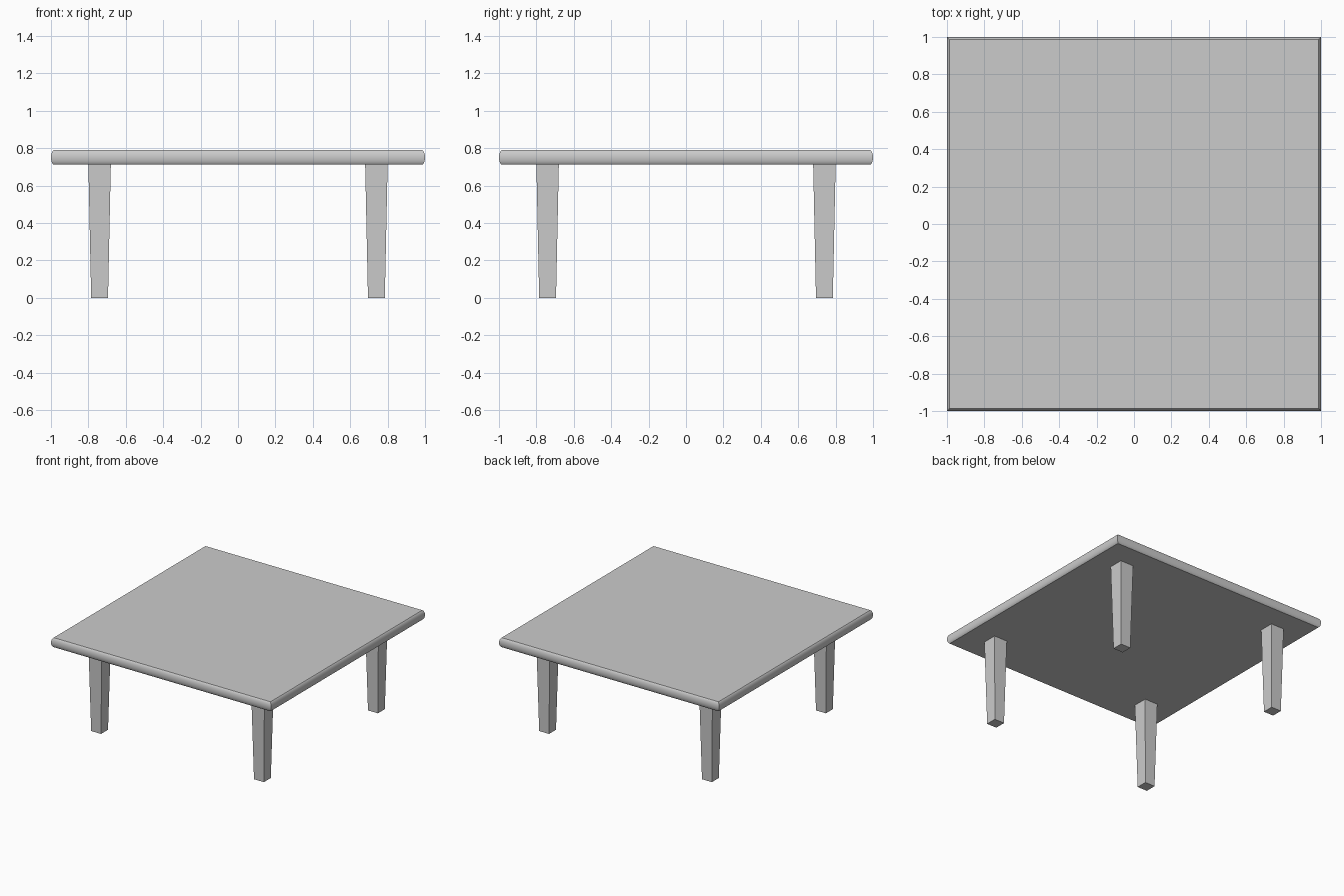
import bpy, bmesh, math

if "Cube" in bpy.data.objects:
    bpy.data.objects.remove(bpy.data.objects["Cube"])


def square_loft(name, rings, cx=0.0, cy=0.0, smooth=False):
    """Stack square rings given as (half_width, z) and cap both ends."""
    bm = bmesh.new()
    loops = [[bm.verts.new((cx + sx * h, cy + sy * h, z))
              for sx, sy in ((-1, -1), (1, -1), (1, 1), (-1, 1))]
             for h, z in rings]
    for a, b in zip(loops, loops[1:]):
        for i in range(4):
            j = (i + 1) % 4
            bm.faces.new((a[i], a[j], b[j], b[i]))
    bm.faces.new(loops[0][::-1])
    bm.faces.new(loops[-1])
    mesh = bpy.data.meshes.new(name)
    bm.to_mesh(mesh)
    bm.free()
    obj = bpy.data.objects.new(name, mesh)
    bpy.context.collection.objects.link(obj)
    if smooth:
        bpy.ops.object.select_all(action='DESELECT')
        obj.select_set(True)
        bpy.context.view_layer.objects.active = obj
        bpy.ops.object.shade_smooth_by_angle(angle=math.radians(35))
    return obj


# Tabletop with a rounded edge and mitred corners
MID, HALF, STEPS = 0.751, 0.039, 8
angles = [math.radians(-75 + 150 * i / STEPS) for i in range(STEPS + 1)]
profile = [(0.98 + 0.02 * math.cos(a), MID + HALF * math.sin(a) / math.sin(angles[-1]))
           for a in angles]
square_loft("tabletop", profile, smooth=True)

# Four tapered square legs
for side, sx in (("left", -1), ("right", 1)):
    for end, sy in (("front", -1), ("back", 1)):
        square_loft(f"{end}_{side}_leg", [(0.045, 0), (0.06, MID - HALF)],
                    sx * 0.74, sy * 0.74)
